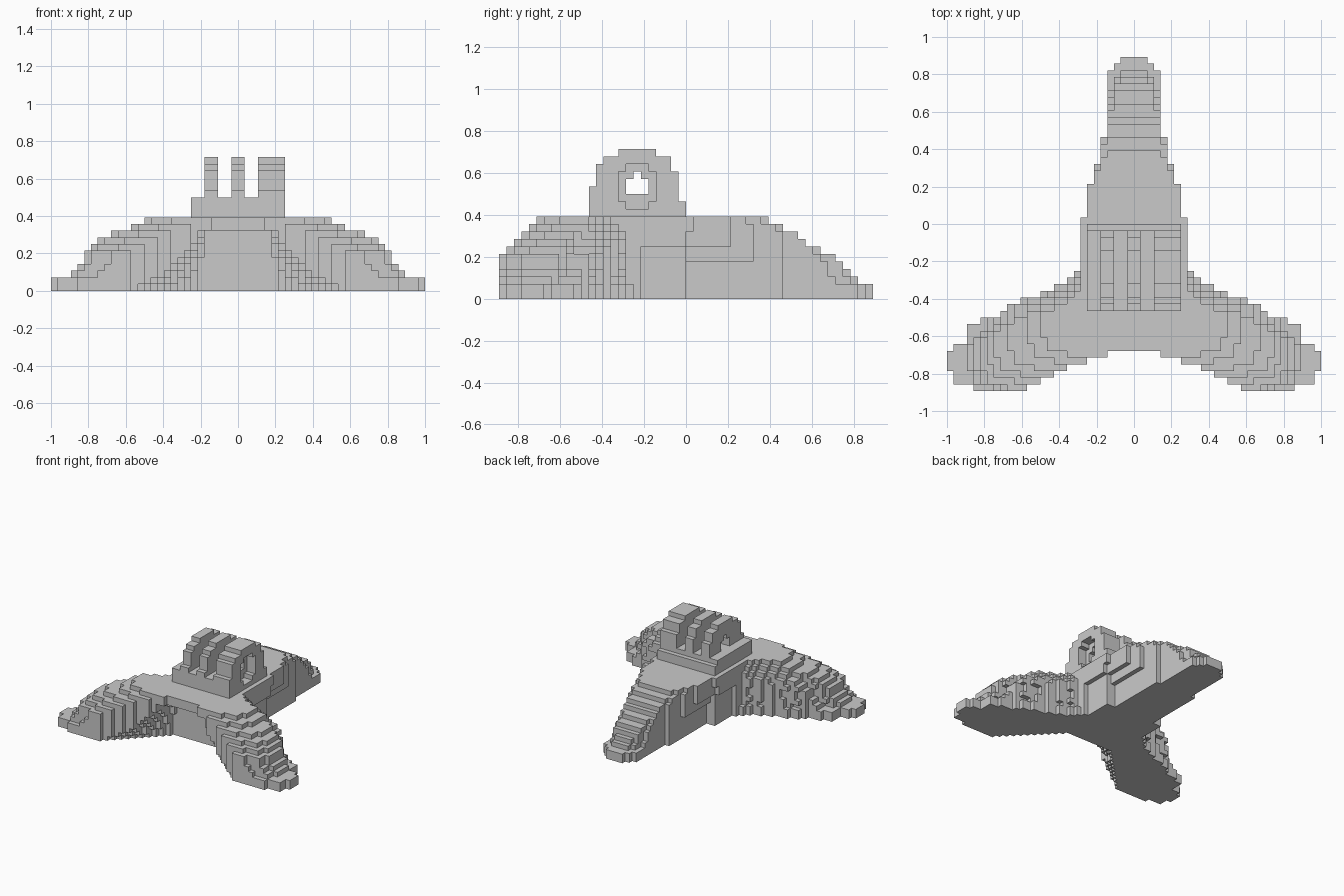
import bpy
import bmesh
from mathutils import Vector

cube = bpy.data.objects.get("Cube")
if cube:
    bpy.data.objects.remove(cube, do_unlink=True)

UNIT = 1 / 28  # edge of one block

grey = bpy.data.materials.new("plain grey")
grey.use_nodes = True
grey.diffuse_color = (0.59, 0.59, 0.59, 1)
grey.node_tree.nodes["Principled BSDF"].inputs["Base Color"].default_value = grey.diffuse_color


def build_blocks(name, cells):
    """Skin a set of block cells with their exposed square faces."""
    bm = bmesh.new()
    corners = {}

    def corner(p):
        key = tuple(int(c) for c in p)
        if key not in corners:
            corners[key] = bm.verts.new(Vector(key) * UNIT)
        return corners[key]

    for cell in cells:
        for axis in range(3):
            for side in (0, 1):
                neighbour = list(cell)
                neighbour[axis] += 2 * side - 1
                if tuple(neighbour) in cells:
                    continue
                u, v = Vector((0, 0, 0)), Vector((0, 0, 0))
                u[(axis + 1) % 3] = 1
                v[(axis + 2) % 3] = 1
                start = Vector(cell)
                start[axis] += side
                loop = [start, start + u, start + u + v, start + v]
                if not side:
                    loop.reverse()
                bm.faces.new([corner(p) for p in loop])
    mesh = bpy.data.meshes.new(name)
    bm.to_mesh(mesh)
    bm.free()
    mesh.materials.append(grey)
    obj = bpy.data.objects.new(name, mesh)
    bpy.context.collection.objects.link(obj)
    return obj


# Footprint: half widths per row, front to back
FRONT = -25
OUTER = ([24, 27, 27, 28, 28, 28, 27, 25, 25, 25, 23, 20, 19, 17, 14, 12, 10, 9]
         + [8] * 8 + [7] * 5 + [6] * 3 + [5] * 4 + [4] * 10 + [3, 2])
NOTCH = [16, 14, 12, 10, 7, 4]

# Reach of each layer: sideways, backwards, and its setback at the front
SIDE = [28, 28, 25, 24, 23, 23, 22, 21, 19, 16, 14]
BACK = [25, 25, 23, 22, 21, 20, 18, 16, 15, 13, 11]
SETBACK = [0, 0, 0, 0, 0, 0, 1, 2, 3, 4, 5]


def in_footprint(ax, j):
    row = j - FRONT
    if not 0 <= row < len(OUTER):
        return False
    inner = NOTCH[row] if row < len(NOTCH) else 0
    return inner < ax < OUTER[row]


def in_stand(i, j, k):
    ax = abs(i + 0.5)
    if not in_footprint(ax, j):
        return False
    # rear leg, rounded at the tip and undercut where it meets the middle
    if j >= 0:
        tip = BACK[k] - j
        rounded = k < 2 or ax < 1 + k * 0.3 + tip / 2
        return tip > 0 and rounded and ax < 5 + max(0, k - 4) * 0.6
    # shallow side panels below the hinge
    if j >= -6 and k < 7 and ax > 7:
        return False
    # arched hollow between the front legs
    depth = -14 - j
    if depth > 0 and k < 9 and ax < 5 + depth * (1 - k / 9):
        return False
    # front legs, stepping in towards the top
    if j >= -18 and ax < 8:
        return True
    if not in_footprint(ax, j + max(0, k - 7)):
        return False
    step = SIDE[0] - SIDE[k]
    return any(in_footprint(ax + step, j - drop) for drop in (SETBACK[k], step // 2))


stand = {(i, j, k) for i in range(-28, 28) for j in range(FRONT, 25)
         for k in range(11) if in_stand(i, j, k)}
build_blocks("tripod_stand", stand)

# Hinge: a base block, two thin fingers and one thick finger
HINGE_ROWS = [(-13, 0)] * 2 + [(-13, -1)] * 2 + [(-12, -1)] * 2 + [(-12, -2)]
HINGE_ROWS += [(-11, -2), (-9, -4)]
FINGERS = [(-5, -3), (-1, 1), (3, 7)]


def in_hinge(i, j, z):
    y, h = j + 0.5 + 6.5, z + 0.5 - 15
    if y * y + h * h < 2.5 and z >= 14:          # pin hole
        return False
    if i >= 5 and y * y + h * h < 7.5:           # recess in the thick finger
        return False
    if z < 14:
        return True
    return any(a <= i < b for a, b in FINGERS)


hinge = {(i, j, z) for z, (a, b) in enumerate(HINGE_ROWS, 11)
         for i in range(-7, 7) for j in range(a, b) if in_hinge(i, j, z)}
build_blocks("hinge_mount", hinge)
